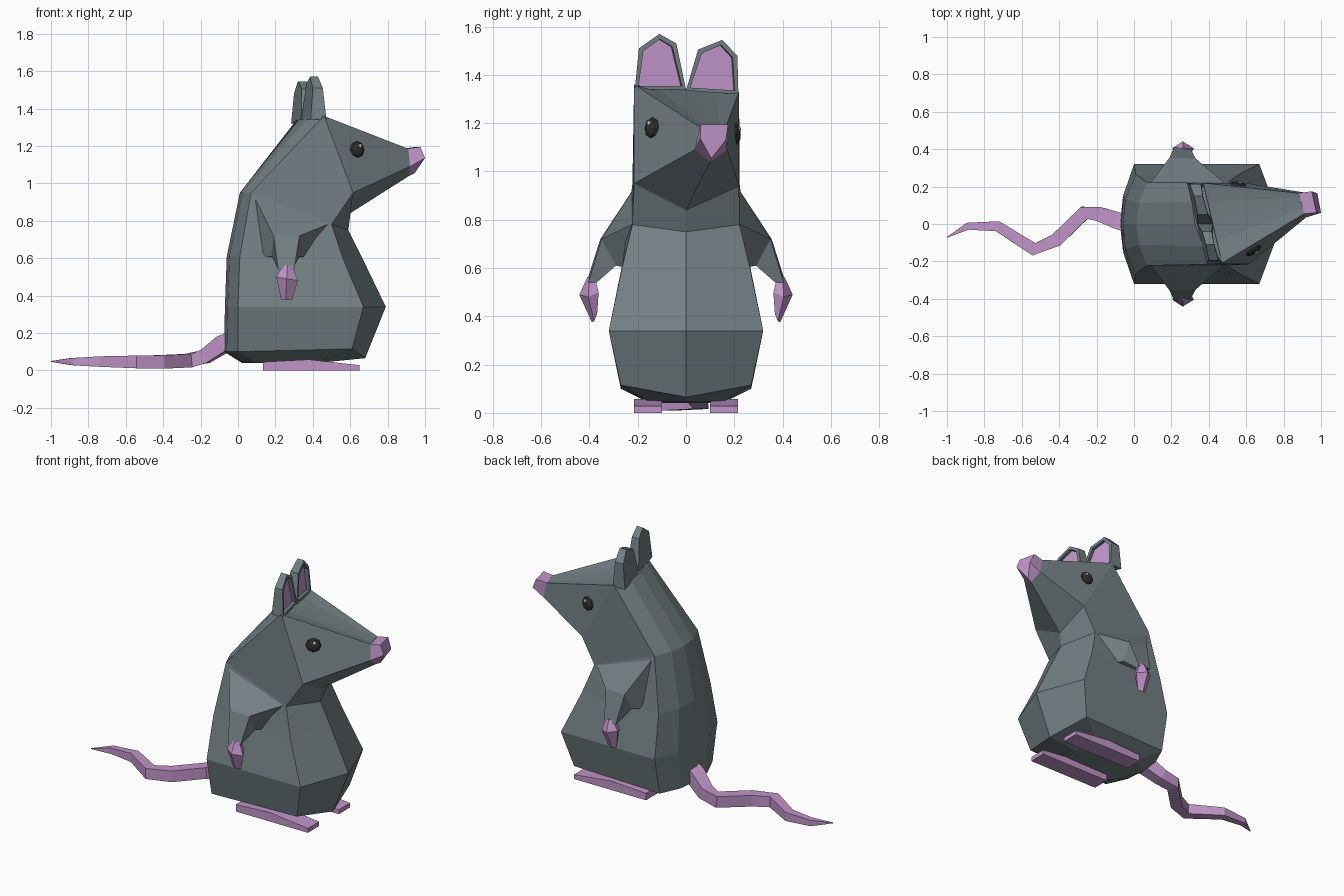
import bpy, bmesh
from mathutils import Vector, Matrix

if "Cube" in bpy.data.objects:
    bpy.data.objects.remove(bpy.data.objects["Cube"])


def material(name, rgb):
    m = bpy.data.materials.new(name)
    m.diffuse_color = (*rgb, 1)
    m.use_nodes = True
    m.node_tree.nodes["Principled BSDF"].inputs["Base Color"].default_value = m.diffuse_color
    return m


FUR = material("fur", (0.17, 0.215, 0.23))
PINK = material("pink_skin", (0.53, 0.30, 0.58))
DARK = material("eye_dark", (0.03, 0.03, 0.03))
WHITE = material("eye_glint", (0.9, 0.9, 0.9))


def finish(name, bm, *mats):
    bmesh.ops.recalc_face_normals(bm, faces=bm.faces)
    me = bpy.data.meshes.new(name)
    bm.to_mesh(me)
    bm.free()
    for m in mats:
        me.materials.append(m)
    ob = bpy.data.objects.new(name, me)
    bpy.context.collection.objects.link(ob)
    return ob


def loft(name, rings, mat, side=1):
    """Skin equal-length rings of points and cap both ends; side=-1 mirrors in y."""
    bm = bmesh.new()
    vs = [[bm.verts.new((x, y * side, z)) for x, y, z in r] for r in rings]
    n = len(vs[0])
    for a, b in zip(vs, vs[1:]):
        for i in range(n):
            j = (i + 1) % n
            bm.faces.new((a[i], a[j], b[j], b[i]))
    bm.faces.new(vs[0])
    bm.faces.new(vs[-1])
    return finish(name, bm, mat)


def body_ring(front, corner, rear, back, h, zf, zc, zb):
    """Eight-sided symmetric section, starting at the belly centre."""
    half = [(corner, -h, zc), (rear, -h, zb), (back + 0.015, -h * 0.5, zb)]
    return ([(front, 0, zf)] + half + [(back, 0, zb)]
            + [(x, -y, z) for x, y, z in reversed(half)])


# Body and head, one continuous skin ending at the snout
head_ring = [(.60, 0, .84), (.615, -.215, .95), (.46, -.215, 1.36), (.37, -.12, 1.345),
             (.325, 0, 1.34), (.31, .12, 1.335), (.36, .22, 1.33), (.59, .22, .94)]
snout_ring = [(.915, .10, 1.04), (.92, .035, 1.09), (.91, .055, 1.185), (.903, .083, 1.187),
              (.895, .11, 1.188), (.888, .14, 1.187), (.88, .165, 1.185), (.90, .17, 1.09)]
loft("body", [
    body_ring(.48, .42, .10, .02, .15, .045, .045, .04),
    body_ring(.68, .61, .0, -.075, .27, .065, .115, .10),
    body_ring(.79, .67, .0, -.07, .32, .34, .34, .34),
    body_ring(.665, .56, .01, -.06, .265, .60, .60, .61),
    body_ring(.59, .50, .07, .01, .222, .75, .78, .95),
    head_ring, snout_ring], FUR)

# Nose
loft("nose", [[snout_ring[i] for i in (0, 1, 2, 6, 7)],
              [(.945, .105, 1.055), (1.0, .06, 1.135), (.975, .06, 1.195),
               (.95, .175, 1.195), (.98, .165, 1.13)]], PINK)

# Ears: extruded outline with a recessed pink inner face
ears = {
    "ear_right": [(-.212, 1.34), (-.195, 1.51), (-.11, 1.57), (-.04, 1.53), (0, 1.34)],
    "ear_left": [(0, 1.335), (.05, 1.505), (.15, 1.545), (.213, 1.48), (.217, 1.32)],
}
for name, outline in ears.items():
    bm = bmesh.new()
    sheets = []
    for s in (-1, 1):
        ring = []
        for y, z in outline:
            t = 0.042 - 0.09 * (z - 1.34)
            ring.append(bm.verts.new((.38 - .24 * y + s * t, y, z)))
        sheets.append(ring)
    back, front = sheets
    for i in range(5):
        j = (i + 1) % 5
        bm.faces.new((back[i], back[j], front[j], front[i]))
    bm.faces.new(back)
    inner = bm.faces.new(front)
    bmesh.ops.recalc_face_normals(bm, faces=bm.faces)
    bmesh.ops.inset_region(bm, faces=[inner], thickness=.022)
    rim = bmesh.ops.extrude_discrete_faces(bm, faces=[inner])["faces"][0]
    bmesh.ops.translate(bm, verts=rim.verts, vec=(-.022, -.005, 0))
    rim.material_index = 1
    finish(name, bm, FUR, PINK)


# Eyes: flattened low-poly balls, each with a small glint
def ball(name, pos, normal, r, depth, mat):
    bm = bmesh.new()
    rot = Vector(normal).to_track_quat('Z', 'Y').to_matrix().to_4x4()
    bmesh.ops.create_uvsphere(
        bm, u_segments=8, v_segments=6, radius=1,
        matrix=Matrix.Translation(pos) @ rot @ Matrix.Diagonal((r, r, depth, 1)))
    finish(name, bm, mat)


for name, pos, normal in (("eye_right", (.637, -.14, 1.18), (.55, -.83, .05)),
                          ("eye_left", (.555, .205, 1.155), (.13, .99, .03))):
    ball(name, pos, normal, .046, .022, DARK)
    n = Vector(normal).normalized()
    ball(name + "_glint", Vector(pos) + n * .016 + Vector((.008, 0, .02)),
         normal, .011, .007, WHITE)

# Arms, hands and feet on both sides
for side, label in ((-1, "right"), (1, "left")):
    loft("arm_" + label, [
        [(.08, .21, .94), (.49, .215, .785), (.37, .24, .60), (.12, .24, .60)],
        [(.19, .355, .72), (.33, .35, .72), (.33, .29, .61), (.18, .29, .61)],
        [(.215, .412, .54), (.30, .405, .54), (.29, .37, .54), (.225, .37, .54)]],
        FUR, side)
    loft("hand_" + label, [
        [(.24, .40, .56), (.265, .41, .56), (.29, .40, .56), (.29, .375, .55), (.24, .375, .55)],
        [(.205, .405, .50), (.26, .442, .49), (.32, .405, .48), (.30, .362, .50), (.22, .362, .50)],
        [(.23, .38, .38), (.255, .39, .375), (.29, .38, .38), (.285, .368, .41), (.235, .368, .41)]],
        PINK, side)
    profile = [(.135, 0), (.65, 0), (.65, .028), (.38, .058), (.135, .045)]
    loft("foot_" + label, [[(x, y, z) for x, z in profile] for y in (.10, .215)],
         PINK, side)

# Tail: square section swept along a winding path
path = [Vector(p) for p in (
    (-.03, .0, .16), (-.08, .015, .14), (-.175, .05, .075), (-.265, .06, .052),
    (-.415, -.085, .045), (-.535, -.135, .045), (-.73, -.012, .047),
    (-.89, -.012, .047), (-1.0, -.072, .048))]
sizes = (.046, .045, .038, .036, .036, .034, .028, .019, .002)
rings = []
for i, (p, r) in enumerate(zip(path, sizes)):
    d = (path[min(i + 1, len(path) - 1)] - path[max(i - 1, 0)]).normalized()
    across = d.cross(Vector((0, 0, 1))).normalized()
    up = across.cross(d)
    rings.append([tuple(p + across * a * r + up * b * r)
                  for a, b in ((1, 1), (-1, 1), (-1, -1), (1, -1))])
loft("tail", rings, PINK)
